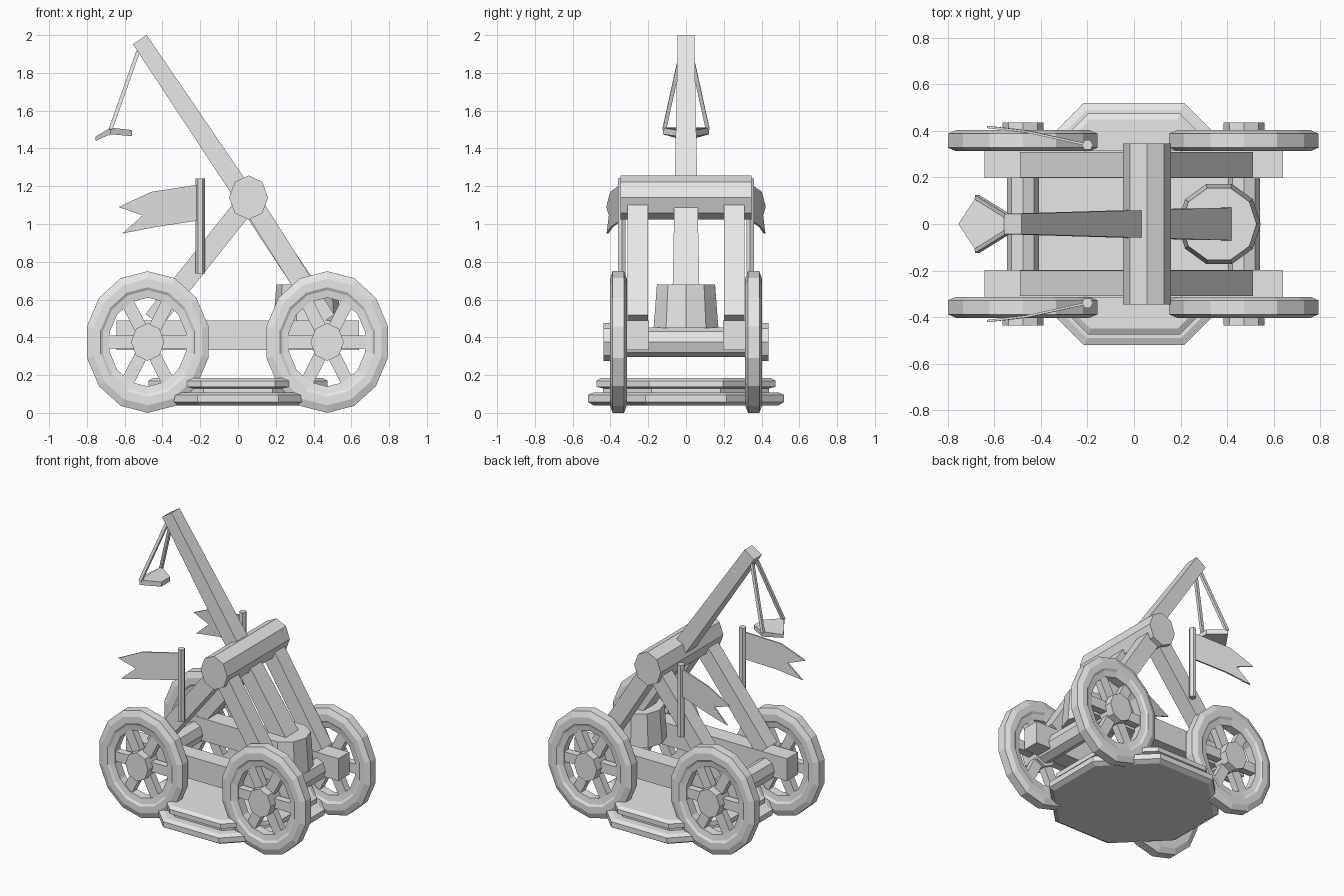
import bpy, bmesh, math
from mathutils import Vector

if "Cube" in bpy.data.objects:
    bpy.data.objects.remove(bpy.data.objects["Cube"])

mat = bpy.data.materials.new("plain_grey")
mat.diffuse_color = (0.8, 0.8, 0.8, 1)
mat.use_nodes = True
mat.node_tree.nodes["Principled BSDF"].inputs["Base Color"].default_value = mat.diffuse_color


def loft(name, rings, closed=False):
    """Skin a list of equal point rings; cap the ends unless closed."""
    bm = bmesh.new()
    vs = [[bm.verts.new(p) for p in r] for r in rings]
    n = len(vs[0])
    for k in range(len(vs) if closed else len(vs) - 1):
        a, b = vs[k], vs[(k + 1) % len(vs)]
        for i in range(n):
            j = (i + 1) % n
            bm.faces.new((a[i], a[j], b[j], b[i]))
    if not closed:
        bm.faces.new(vs[0])
        bm.faces.new(vs[-1])
    bmesh.ops.recalc_face_normals(bm, faces=bm.faces)
    me = bpy.data.meshes.new(name)
    bm.to_mesh(me)
    bm.free()
    me.materials.append(mat)
    ob = bpy.data.objects.new(name, me)
    bpy.context.collection.objects.link(ob)
    return ob


SQUASH = 0.88  # round parts are narrower in x than in z


def ring_y(cx, y, cz, r, n):
    return [(cx + SQUASH * r * math.sin(math.tau * i / n), y,
             cz + r * math.cos(math.tau * i / n)) for i in range(n)]


def ring_z(cx, z, rx, ry, n, turn=0.0):
    return [(cx + rx * math.cos(math.tau * i / n + turn),
             ry * math.sin(math.tau * i / n + turn), z) for i in range(n)]


def bar(name, a, b, wa, wb):
    """Square bar from a to b; widths are (half y, half across) at each end."""
    a, b = Vector(a), Vector(b)
    d = (b - a).normalized()
    side = (Vector((0, 1, 0)) - d * d.y).normalized()
    up = d.cross(side)
    return loft(name, [[p + side * (s * w[0]) + up * (t * w[1])
                        for s, t in ((-1, -1), (1, -1), (1, 1), (-1, 1))]
                       for p, w in ((a, wa), (b, wb))])


# tiered eight-sided platform
k = 1 / math.cos(math.pi / 8)
loft("platform", [ring_z(0, z, r * k, r * k, 8, math.pi / 8) for r, z in (
    (0.49, 0.04), (0.52, 0.058), (0.52, 0.095), (0.49, 0.108), (0.44, 0.108),
    (0.44, 0.13), (0.475, 0.138), (0.475, 0.17), (0.45, 0.185))])

# wheels, hubs and axles
WZ = 0.375
RIM = ((0.375, 0.03), (0.335, 0.045), (0.29, 0.045), (0.275, 0.036),
       (0.235, 0.03))
for cx in (-0.478, 0.472):
    loft("axle", [ring_y(cx, y, WZ, 0.078, 8) for y in (-0.33, 0.33)])
    for s in (-1, 1):
        yc = 0.358 * s
        section = [(r, y) for r, y in RIM] + [(r, -y) for r, y in RIM[::-1]]
        loft("wheel_rim", [ring_y(cx, yc + y, WZ, r, 14) for r, y in section],
             closed=True)
        loft("wheel_hub", [ring_y(cx, y * s, WZ, 0.1, 8)
                           for y in (0.315, 0.437)])
        for i in range(6):
            a = math.tau * i / 6
            d = Vector((SQUASH * math.cos(a), 0, math.sin(a)))
            c = Vector((cx, yc, WZ))
            bar("wheel_spoke", c + d * 0.06, c + d * 0.255,
                (0.025, 0.034), (0.025, 0.034))

# chassis beams, leaning legs, flags on both sides
FLAG = ((-0.2, 1.21), (-0.46, 1.17), (-0.632, 1.09), (-0.505, 1.045),
        (-0.612, 0.95), (-0.43, 0.985), (-0.2, 1.02))


def flag_y(x):
    t = (-0.2 - x) / 0.43
    return 0.34 + 0.12 * t - 0.043 * t * t


for s in (-1, 1):
    bar("chassis_beam", (-0.643, 0.257 * s, 0.412), (0.64, 0.257 * s, 0.412),
        (0.06, 0.078), (0.06, 0.078))
    for foot, top in (((-0.447, 0.49), (0.068, 1.14)),
                      ((0.465, 0.49), (0.055, 1.14))):
        bar("support_leg", (foot[0], 0.255 * s, foot[1]),
            (top[0], 0.255 * s, top[1]), (0.055, 0.054), (0.055, 0.054))
    loft("flag_pole", [[(x, y + 0.34 * s, z) for x, y, _ in
                        ring_z(-0.2, 0, 0.024, 0.024, 6)]
                       for z in (0.737, 1.24)])
    loft("flag", [[(x, s * flag_y(x) + o, z) for x, z in FLAG]
                  for o in (-0.005, 0.005)])

# pivot log and tapered throwing arm
loft("pivot_log", [ring_y(0.056, y, 1.14, 0.117, 8) for y in (-0.346, 0.346)])
bar("throwing_arm", (-0.52, 0, 1.976), (0.43, 0, 0.56),
    (0.044, 0.044), (0.072, 0.058))

# counterweight bucket
loft("counterweight", [ring_z(0.365, z, r, r, 10)
                       for r, z in ((0.18, 0.45), (0.162, 0.68))])

# sling straps and pouch
for s in (-1, 1):
    bar("sling_strap", (-0.53, 0.025 * s, 1.91), (-0.675, 0.115 * s, 1.5),
        (0.01, 0.01), (0.01, 0.01))
POUCH = ((-0.755, 0, 1.44, 1.462), (-0.675, -0.122, 1.475, 1.51),
         (-0.56, -0.048, 1.465, 1.497), (-0.56, 0.048, 1.465, 1.497),
         (-0.675, 0.122, 1.475, 1.51))
loft("sling_pouch", [[(p[0], p[1], p[j]) for p in POUCH] for j in (2, 3)])
